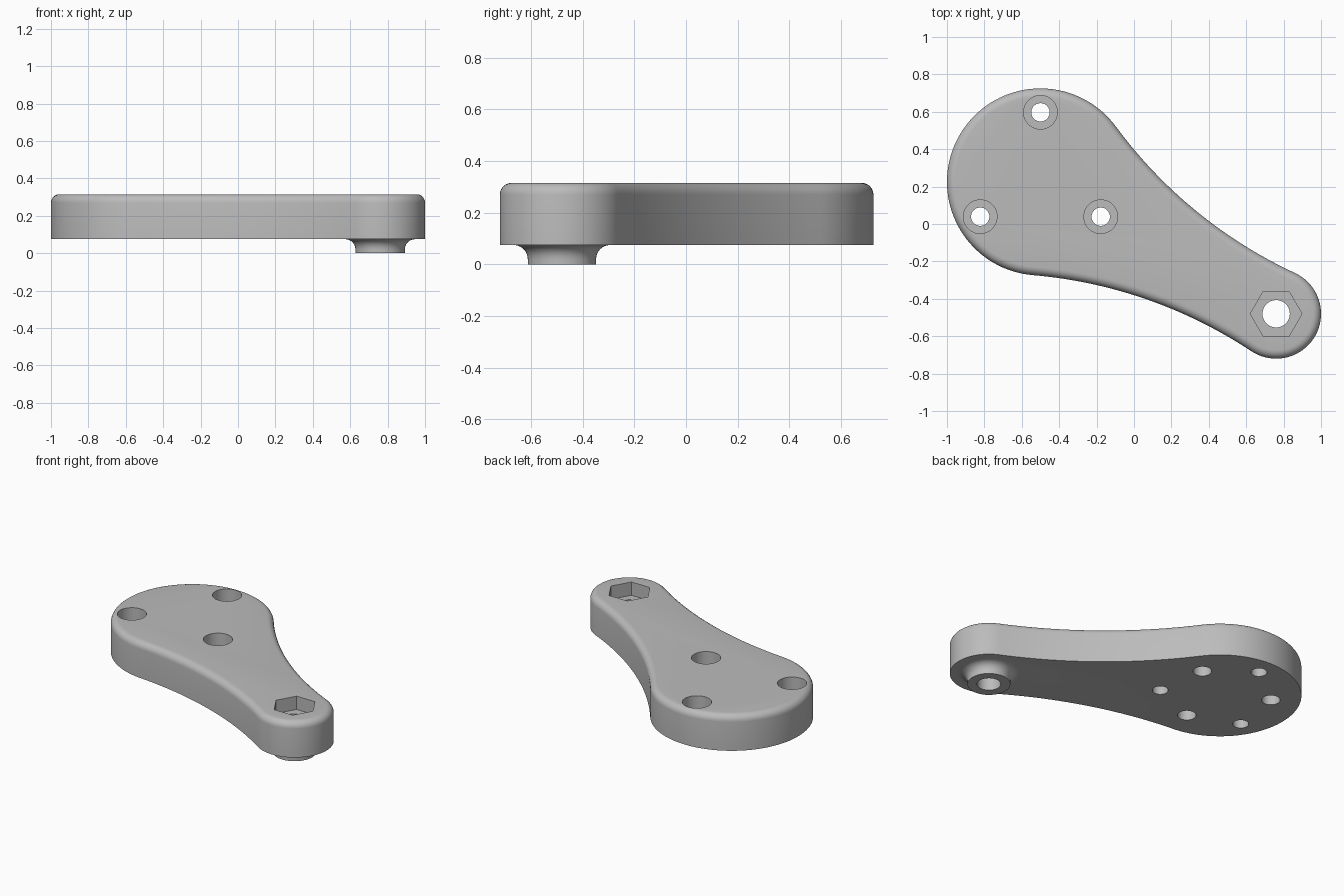
import bpy, bmesh
from math import pi, sin, cos, acos, atan2, hypot, radians

if "Cube" in bpy.data.objects:
    bpy.data.objects.remove(bpy.data.objects["Cube"])

BIG, BIG_R = (-0.5, 0.225), 0.5       # wide end
SMALL, SMALL_R = (0.76, -0.48), 0.24  # narrow end
WAIST_R = 2.5                         # concave flanks
BASE, TOP, FILLET = 0.075, 0.315, 0.045

grey = bpy.data.materials.new("grey")
grey.use_nodes = True
grey.diffuse_color = (0.5, 0.5, 0.5, 1)
grey.node_tree.nodes["Principled BSDF"].inputs["Base Color"].default_value = (0.5, 0.5, 0.5, 1)


def loft(name, rings):
    """Closed solid through a stack of rings with equal point counts."""
    bm = bmesh.new()
    loops = [[bm.verts.new(p) for p in ring] for ring in rings]
    for low, high in zip(loops, loops[1:]):
        for i in range(len(low)):
            j = (i + 1) % len(low)
            bm.faces.new((low[i], low[j], high[j], high[i]))
    bm.faces.new(loops[0][::-1])
    bm.faces.new(loops[-1])
    bmesh.ops.recalc_face_normals(bm, faces=bm.faces)
    mesh = bpy.data.meshes.new(name)
    bm.to_mesh(mesh)
    bm.free()
    mesh.materials.append(grey)
    obj = bpy.data.objects.new(name, mesh)
    bpy.context.collection.objects.link(obj)
    return obj


def circle(center, r, z, n=48):
    return [(center[0] + r * cos(2 * pi * i / n),
             center[1] + r * sin(2 * pi * i / n), z) for i in range(n)]


def cylinder(name, center, r, z0, z1, n=48):
    return loft(name, [circle(center, r, z0, n), circle(center, r, z1, n)])


def arc(cx, cy, r, a0, a1, n):
    """Arc points, leaving out the last one so arcs can be chained."""
    return [(cx + r * cos(a0 + (a1 - a0) * i / n),
             cy + r * sin(a0 + (a1 - a0) * i / n)) for i in range(n)]


def outline(inset, z):
    """Two round ends joined by tangent concave flanks, moved inward by inset."""
    dx, dy = SMALL[0] - BIG[0], SMALL[1] - BIG[1]
    d, tilt = hypot(dx, dy), atan2(dy, dx)
    p, q = WAIST_R + BIG_R, WAIST_R + SMALL_R
    a = acos((p * p + d * d - q * q) / (2 * p * d))
    wx, wy = p * cos(a), p * sin(a)
    b = atan2(wy, wx - d)
    pts = arc(d, 0, SMALL_R - inset, -b, b, 40)
    pts += arc(wx, wy, WAIST_R + inset, b + pi, a + pi, 24)
    pts += arc(0, 0, BIG_R - inset, a, 2 * pi - a, 72)
    pts += arc(wx, -wy, WAIST_R + inset, pi - a, pi - b, 24)
    return [(BIG[0] + x * cos(tilt) - y * sin(tilt),
             BIG[1] + x * sin(tilt) + y * cos(tilt), z) for x, y in pts]


def boolean(target, tool, operation):
    mod = target.modifiers.new(operation, 'BOOLEAN')
    mod.object, mod.operation, mod.solver = tool, operation, 'EXACT'
    bpy.context.view_layer.objects.active = target
    bpy.ops.object.modifier_apply(modifier=mod.name)
    bpy.data.objects.remove(tool)


# Arm body with a rounded top edge
rings = [outline(0, BASE)]
for i in range(7):
    t = pi / 2 * i / 6
    rings.append(outline(FILLET * (1 - cos(t)), TOP - FILLET * (1 - sin(t))))
arm = loft("crank_arm", rings)

# Flared boss under the narrow end
flare = 0.055
rings = [circle(SMALL, 0.132, 0)]
for i in range(7):
    t = pi / 2 * i / 6
    rings.append(circle(SMALL, 0.132 + flare * (1 - cos(t)), BASE - flare * (1 - sin(t))))
rings.append(circle(SMALL, 0.132 + flare, BASE + 0.03))
boolean(arm, loft("boss", rings), 'UNION')

# Hexagonal nut pocket and its bore
boolean(arm, cylinder("nut_pocket", SMALL, 0.138, 0.225, 0.4, 6), 'DIFFERENCE')
boolean(arm, cylinder("bore", SMALL, 0.073, -0.1, 0.4), 'DIFFERENCE')

# Counterbored screw holes alternate with blind holes from below
for k in range(6):
    angle = radians(30 + 60 * k)
    r = 0.372 if k % 2 else 0.317
    spot = (BIG[0] + r * cos(angle), BIG[1] + r * sin(angle))
    if k % 2:
        boolean(arm, cylinder("counterbore", spot, 0.09, 0.175, 0.4), 'DIFFERENCE')
        boolean(arm, cylinder("screw_hole", spot, 0.049, 0, 0.4), 'DIFFERENCE')
    else:
        boolean(arm, cylinder("blind_hole", spot, 0.057, 0, 0.215), 'DIFFERENCE')

bpy.ops.object.select_all(action='DESELECT')
arm.select_set(True)
bpy.context.view_layer.objects.active = arm
bpy.ops.object.shade_smooth_by_angle(angle=radians(30))
